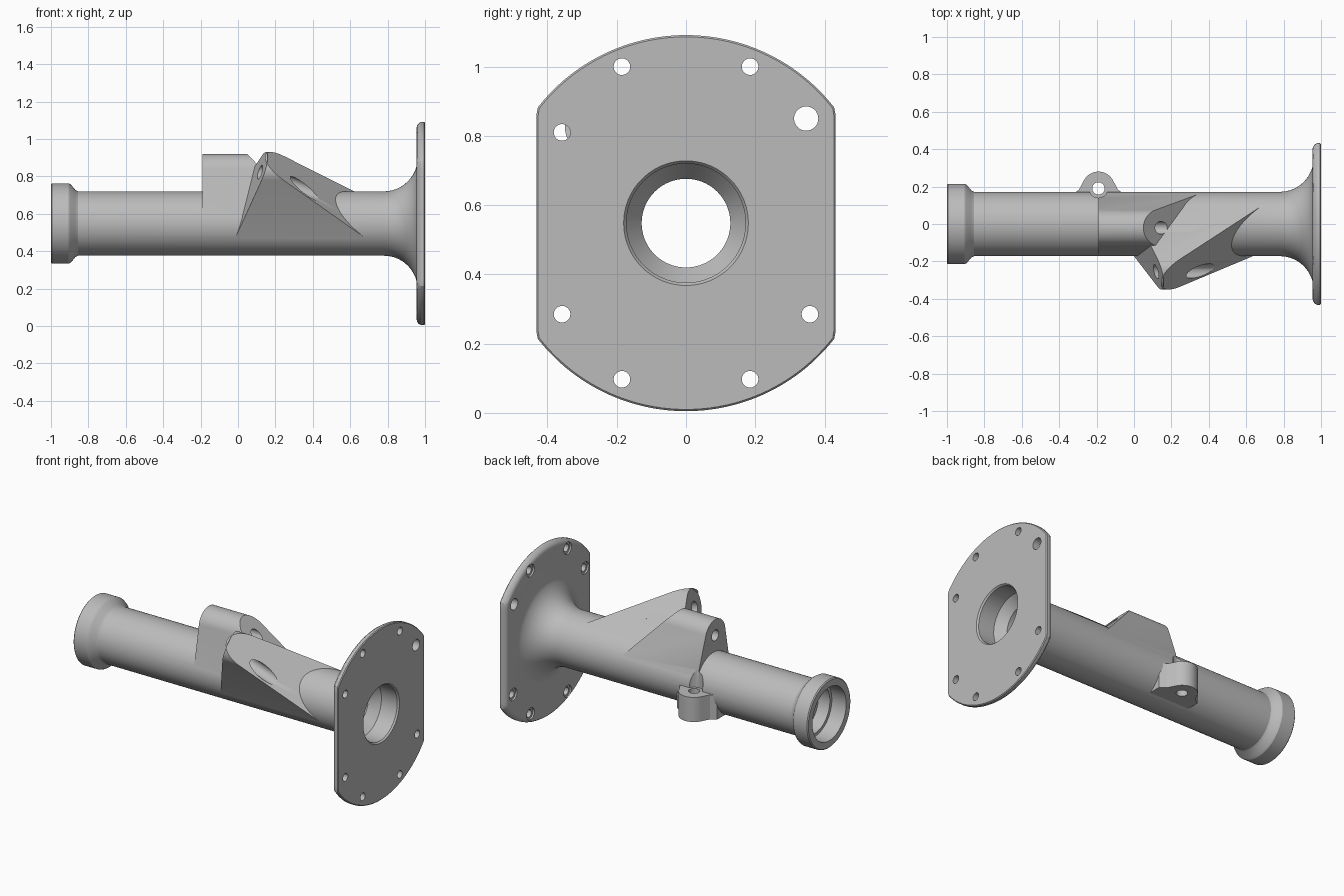
import bpy, bmesh, math
from mathutils import Vector

cube = bpy.data.objects.get("Cube")
if cube:
    bpy.data.objects.remove(cube, do_unlink=True)

AXIS_Z = 0.548   # height of the tube axis
TUBE_R = 0.172
SEG = 96

metal = bpy.data.materials.new("grey_metal")
metal.use_nodes = True
grey = (0.5, 0.5, 0.5, 1)
metal.diffuse_color = grey
metal.node_tree.nodes["Principled BSDF"].inputs["Base Color"].default_value = grey


def loft(name, rings):
    """Solid skinned through rings of equal point count."""
    bm = bmesh.new()
    loops = [[bm.verts.new(p) for p in ring] for ring in rings]
    for a, b in zip(loops, loops[1:]):
        for i in range(len(a)):
            j = (i + 1) % len(a)
            bm.faces.new((a[i], a[j], b[j], b[i]))
    bm.faces.new(loops[0])
    bm.faces.new(loops[-1])
    bmesh.ops.recalc_face_normals(bm, faces=bm.faces)
    mesh = bpy.data.meshes.new(name)
    bm.to_mesh(mesh)
    bm.free()
    mesh.materials.append(metal)
    obj = bpy.data.objects.new(name, mesh)
    bpy.context.collection.objects.link(obj)
    return obj


def circle(r, seg=SEG):
    return [(r * math.cos(math.tau * i / seg), r * math.sin(math.tau * i / seg)) for i in range(seg)]


def lathe(name, profile):
    """Revolve (x, radius) points about the tube axis."""
    return loft(name, [[(x, y, AXIS_Z + z) for y, z in circle(r)] for x, r in profile])


def rod(name, start, end, r, seg=32):
    start, end = Vector(start), Vector(end)
    turn = (end - start).to_track_quat('Z', 'Y')
    return loft(name, [[p + turn @ Vector((u, v, 0)) for u, v in circle(r, seg)] for p in (start, end)])


def combine(target, tool, operation):
    mod = target.modifiers.new("bool", 'BOOLEAN')
    mod.operation, mod.solver, mod.object = operation, 'EXACT', tool
    bpy.context.view_layer.objects.active = target
    bpy.ops.object.modifier_apply(modifier=mod.name)
    bpy.data.objects.remove(tool, do_unlink=True)


def add(tool):
    combine(body, tool, 'UNION')


def cut(tool):
    combine(body, tool, 'DIFFERENCE')


def lug(name, cy, cz, r, left, right):
    """Rounded lug tangent to the tube, trimmed by the end planes left(y, z) and right(y, z)."""
    big = TUBE_R - 0.001
    dy, dz = cy, cz - AXIS_Z
    theta = math.atan2(dz, dy)
    beta = math.acos((big - r) / math.hypot(dy, dz))
    pts = []
    for i in range(33):
        a = theta - beta + 2 * beta * i / 32
        pts.append((cy + r * math.cos(a), cz + r * math.sin(a)))
    for i in range(49):
        a = theta + beta + (math.tau - 2 * beta) * i / 48
        pts.append((big * math.cos(a), AXIS_Z + big * math.sin(a)))
    return loft(name, [[(f(y, z), y, z) for y, z in pts] for f in (left, right)])


# Tube with end collar and flared root
flare = [(0.78 + 0.18 * math.sin(a), TUBE_R + 0.18 * (1 - math.cos(a)))
         for a in (math.pi / 2 * i / 14 for i in range(15))]
body = lathe("axle_housing", [(-1, 0.209), (-0.994, 0.215), (-0.905, 0.215), (-0.893, 0.208),
                              (-0.87, 0.18), (-0.855, TUBE_R)] + flare + [(0.98, 0.352)])

# Flange plate: disc with flattened sides and rounded back edge
steps = [(0.955, 0.03), (0.958, 0.018), (0.965, 0.008), (0.978, 0.0), (0.995, 0.0), (1.0, 0.005)]


def flange_ring(x, inset):
    ring = []
    for c, s in circle(1, 180):
        d = min(0.543 - inset, (0.432 - inset) / max(abs(c), 0.001))
        ring.append((x, d * c, AXIS_Z + d * s))
    return ring


EAR = (0.347, 0.85)
add(loft("flange", [flange_ring(x, o) for x, o in steps]))
add(loft("flange_ear", [[(x + 0.0002 * (x < 0.98), EAR[0] + u, EAR[1] + v) for u, v in circle(0.08 - o * 0.7, 48)]
                        for x, o in steps]))

# Front lug, leaning forward and up, with sloping ends
FY, FZ = -0.25, 0.83
reach = math.hypot(FY, FZ - AXIS_Z)


def out(y, z):
    return (y * FY + (z - AXIS_Z) * (FZ - AXIS_Z)) / reach


add(lug("front_lug", FY, FZ, 0.1,
        lambda y, z: -0.032 + 0.4 * out(y, z),
        lambda y, z: 0.735 - 1.24 * out(y, z)))

# Upright lug, square at one end and sloping at the other
add(lug("upper_lug", -0.02, 0.82, 0.1,
        lambda y, z: -0.19,
        lambda y, z: 0.05 + 0.95 * (0.92 - z)))

# Rear ear with a vertical hole
arc = [(-0.19 + 0.088 * math.cos(a), 0.192 + 0.088 * math.sin(a))
       for a in (math.radians(25 + 130 * i / 24) for i in range(25))]
outline = arc + [(-0.295, 0.182), (-0.33, 0.16), (-0.33, 0.05), (-0.05, 0.05), (-0.05, 0.16), (-0.085, 0.182)]
add(loft("rear_ear", [[(x, y, z) for x, y in outline] for z in (0.395, 0.55)]))
cut(rod("ear_spotface", (-0.19, 0.19, 0.55), (-0.19, 0.19, 0.75), 0.05))
cut(rod("ear_hole", (-0.19, 0.19, 0.3), (-0.19, 0.19, 0.6), 0.033))

# Lug holes
cut(rod("front_lug_hole", (-0.04, -0.2575, 0.88), (0.56, -0.2475, 0.66), 0.038))
cut(rod("upper_lug_hole", (-0.3, -0.02, 0.82), (0.3, -0.02, 0.82), 0.034))

# Stepped bore through the whole tube
cut(lathe("bore", [(-1.02, 0.168), (-0.9, 0.168), (-0.9, 0.148), (-0.82, 0.148), (-0.82, 0.128),
                   (0.82, 0.128), (0.88, 0.172), (0.99, 0.172), (1.0, 0.18), (1.02, 0.18)]))

# Flange bolt holes with shallow spotfaces behind
bolts = [(s * 0.185, z) for s in (-1, 1) for z in (1.0, 0.097)]
bolts += [(-0.358, 0.285), (0.358, 0.285), (-0.358, 0.81)]
for y, z in bolts:
    cut(rod("spotface", (0.93, y, z), (0.966, y, z), 0.038))
    cut(rod("bolt_hole", (0.9, y, z), (1.1, y, z), 0.024))
cut(rod("dowel_hole", (0.9, *EAR), (1.1, *EAR), 0.035))

bpy.ops.object.select_all(action='DESELECT')
body.select_set(True)
bpy.context.view_layer.objects.active = body
bpy.ops.object.shade_smooth_by_angle(angle=math.radians(25))
